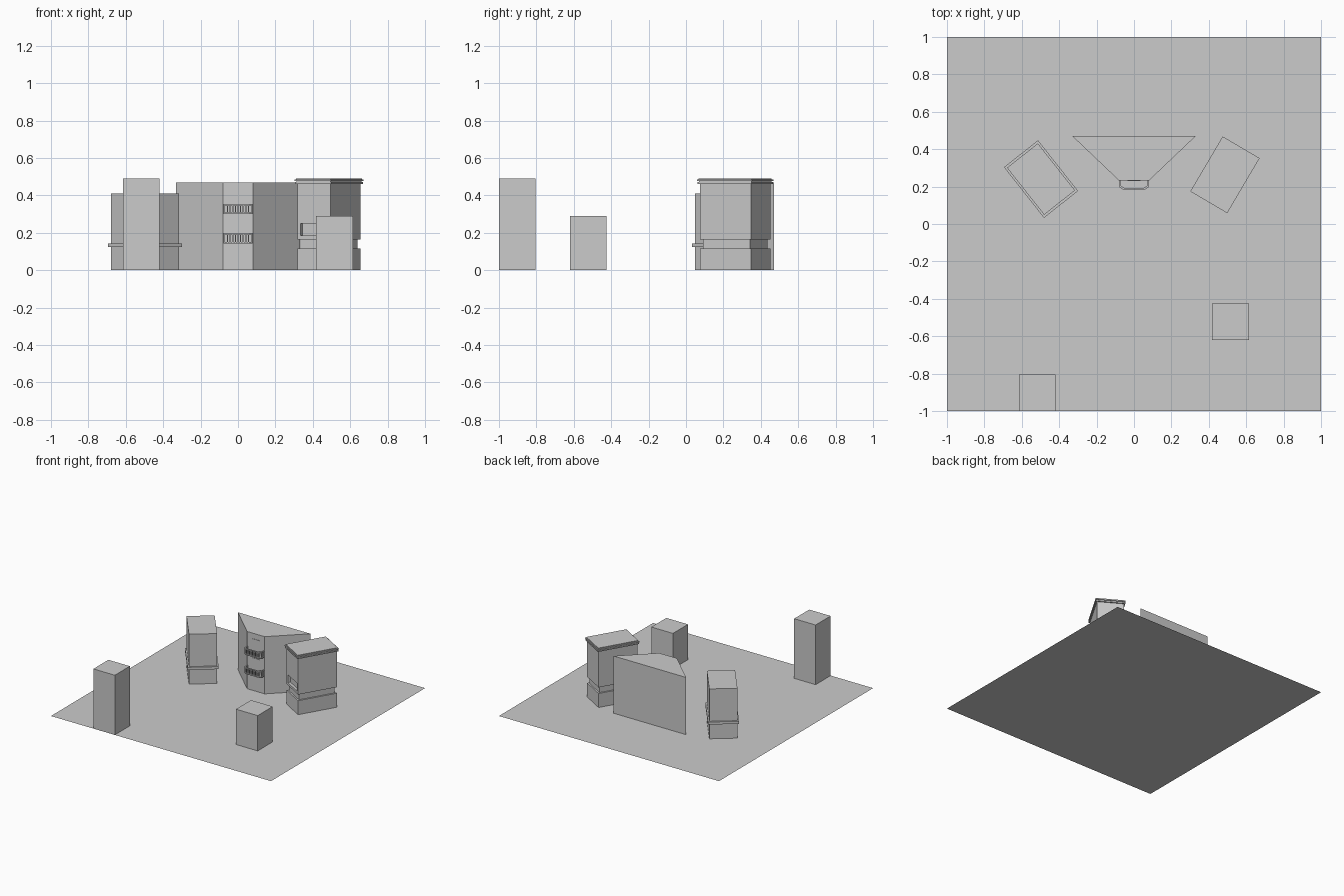
import bpy, bmesh, math
from mathutils import Matrix, Vector

if "Cube" in bpy.data.objects:
    bpy.data.objects.remove(bpy.data.objects["Cube"])


def prism(name, pts, z0, z1):
    """Closed extrusion of a flat outline from z0 to z1."""
    bm = bmesh.new()
    face = bm.faces.new([bm.verts.new((x, y, z0)) for x, y in pts])
    ext = bmesh.ops.extrude_face_region(bm, geom=[face])
    verts = [g for g in ext["geom"] if isinstance(g, bmesh.types.BMVert)]
    bmesh.ops.translate(bm, vec=(0, 0, z1 - z0), verts=verts)
    bmesh.ops.recalc_face_normals(bm, faces=bm.faces)
    mesh = bpy.data.meshes.new(name)
    bm.to_mesh(mesh)
    bm.free()
    ob = bpy.data.objects.new(name, mesh)
    bpy.context.collection.objects.link(ob)
    return ob


def box(name, cx, cy, w, d, z0, z1, angle=0):
    """Upright box centred on (cx, cy), turned by angle degrees."""
    w, d = w / 2, d / 2
    ob = prism(name, [(-w, -d), (w, -d), (w, d), (-w, d)], z0, z1)
    ob.location = (cx, cy, 0)
    ob.rotation_euler.z = math.radians(angle)
    return ob


# ground sheet
bpy.ops.mesh.primitive_plane_add(size=2)
bpy.context.object.name = "ground"

# plain blocks in the foreground
box("tall_block", -0.517, -0.902, 0.195, 0.195, 0, 0.49)
box("short_block", 0.515, -0.523, 0.197, 0.195, 0, 0.29)

# left building with a ledge around it
LX, LY, LA = -0.497, 0.24, 38.3
box("left_building", LX, LY, 0.21, 0.32, 0, 0.41, LA)
box("left_ledge", LX, LY, 0.232, 0.345, 0.123, 0.144, LA)

# right building: base, recessed band, upper floors, stepped cornice
RX, RY, RA = 0.486, 0.263, -30.5
W, D = 0.205, 0.317
box("right_base", RX, RY, W, D, 0, 0.115, RA)
box("right_recessed_band", RX, RY, W - 0.024, D - 0.024, 0.115, 0.165, RA)
upper = box("right_upper_floors", RX, RY, W, D, 0.165, 0.465, RA)
for i, (grow, z0, z1) in enumerate([(0.02, 0.462, 0.471), (0.008, 0.471, 0.477),
                                    (0.024, 0.477, 0.484), (0.01, 0.484, 0.491)]):
    box(f"right_cornice_{i}", RX, RY, W + grow, D + grow, z0, z1, RA)

# shallow window recess in the right building's front
front = Matrix.Rotation(math.radians(RA), 3, 'Z') @ Vector((0, -D / 2, 0))
cutter = box("recess_cutter", RX + front.x, RY + front.y, 0.165, 0.044, 0.185, 0.25, RA)
cutter.hide_render = True
cutter.hide_set(True)
cut = upper.modifiers.new("recess", 'BOOLEAN')
cut.operation = 'DIFFERENCE'
cut.object = cutter

# centre building, tapering towards the front
prism("centre_building", [(-0.33, 0.47), (-0.08, 0.232), (0.08, 0.232), (0.33, 0.47)], 0, 0.47)


def balcony_outline(inset):
    w, f, c = 0.078 - inset, 0.185 + inset, 0.018
    return [(-w, 0.232), (-w, f + c * 0.6), (-w + c, f), (w - c, f), (w, f + c * 0.6), (w, 0.232)]


# two balconies: slab, door, balusters and handrail
for level, z in (("lower", 0.144), ("upper", 0.30)):
    prism(level + "_balcony_slab", balcony_outline(0), z, z + 0.008)
    rail = balcony_outline(0) + balcony_outline(0.008)[::-1]
    prism(level + "_handrail", rail, z + 0.046, z + 0.054)
    box(level + "_door", 0, 0.2315, 0.07, 0.006, z + 0.008, z + 0.125)
    path = [Vector(p) for p in balcony_outline(0.004)]
    spots = [path[2].lerp(path[3], i / 8) for i in range(9)]
    for a, b in ((0, 1), (5, 4)):
        spots += [path[a].lerp(path[b], t) for t in (0.2, 0.6, 1.0)]
    for i, p in enumerate(spots):
        box(f"{level}_baluster_{i}", p.x, p.y, 0.006, 0.006, z + 0.008, z + 0.046)
